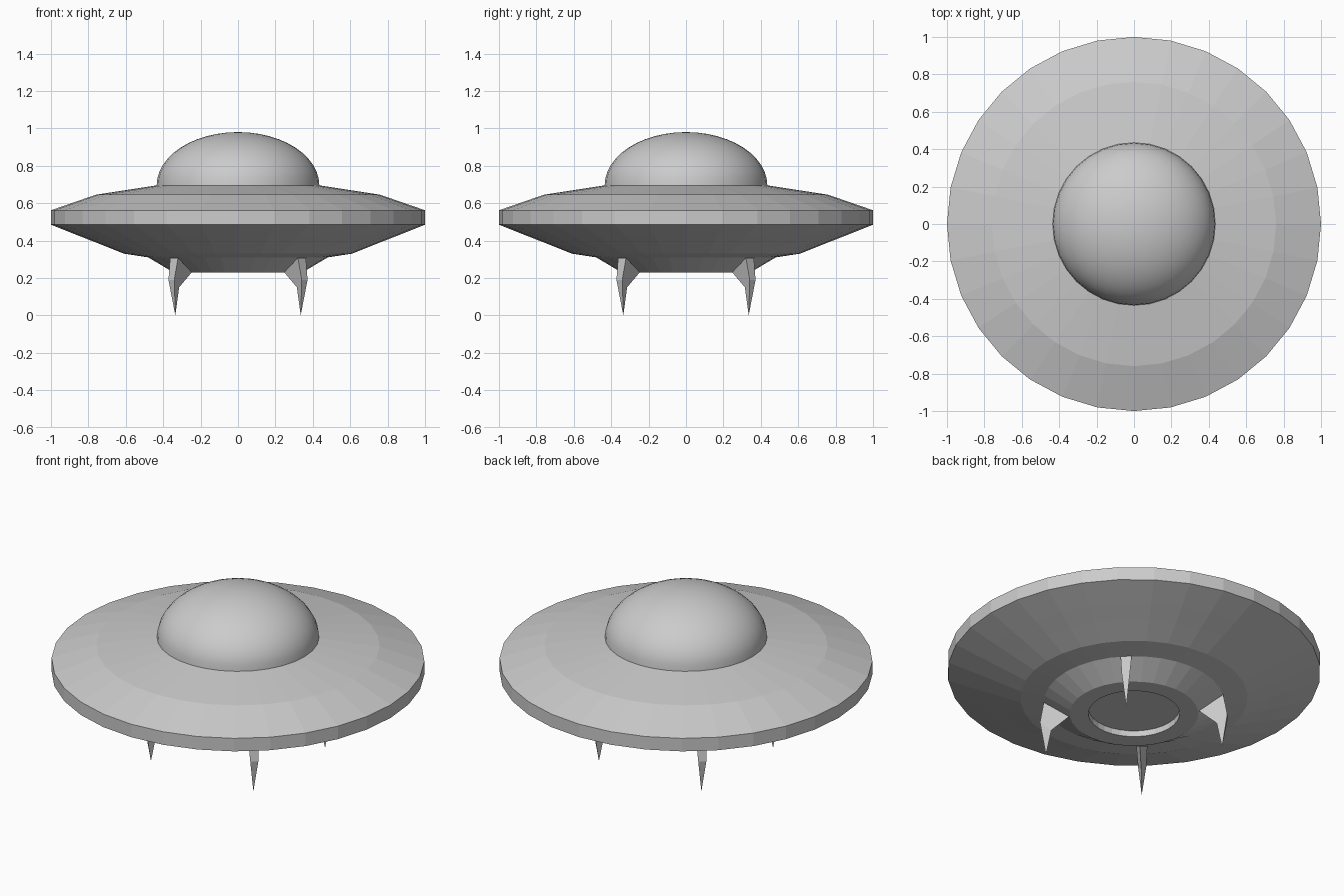
import bpy
import math

if "Cube" in bpy.data.objects:
    bpy.data.objects.remove(bpy.data.objects["Cube"])

SIDES = 32


def make_object(name, verts, faces, smooth=False):
    mesh = bpy.data.meshes.new(name)
    mesh.from_pydata(verts, [], faces)
    mesh.update()
    for p in mesh.polygons:
        p.use_smooth = smooth
    obj = bpy.data.objects.new(name, mesh)
    bpy.context.collection.objects.link(obj)
    return obj


def lathe(name, profile, smooth=False):
    """Turn (radius, z) points, listed top to bottom, around z; radius 0 makes a pole."""
    verts, rings, faces = [], [], []
    for r, z in profile:
        start = len(verts)
        count = 1 if r == 0 else SIDES
        for i in range(count):
            a = 2 * math.pi * i / SIDES
            verts.append((r * math.cos(a), r * math.sin(a), z))
        rings.append([start + i % count for i in range(SIDES)])
    for up, low in zip(rings, rings[1:]):
        for i in range(SIDES):
            j = (i + 1) % SIDES
            quad = [up[i], low[i], low[j], up[j]]
            faces.append(list(dict.fromkeys(quad)))
    return make_object(name, verts, faces, smooth)


# Faceted saucer hull, with stepped underside and a round recess in the belly
lathe("saucer_hull", [
    (0.435, 0.695), (0.76, 0.645), (1.0, 0.562), (1.0, 0.485),
    (0.85, 0.425), (0.74, 0.382), (0.61, 0.33), (0.48, 0.31),
    (0.345, 0.23), (0.245, 0.23), (0.245, 0.265), (0, 0.265)])

# Smooth dome: half an ellipsoid
steps = 12
dome = [(0.435 * math.sin(math.pi / 2 * k / steps),
         0.695 + 0.285 * math.cos(math.pi / 2 * k / steps)) for k in range(steps + 1)]
lathe("cockpit_dome", dome, smooth=True)

# Four fin legs on the diagonals: flat outer face, sharp inner ridge, pointed foot
leg_verts = [
    (0.483, -0.03, 0.308), (0.483, 0.03, 0.308),
    (0.504, -0.022, 0.19), (0.504, 0.022, 0.19),
    (0.474, 0, 0.0),
    (0.35, 0, 0.23), (0.445, 0, 0.15)]
leg_faces = [(0, 2, 3, 1), (2, 4, 3), (0, 5, 6, 2), (2, 6, 4),
             (1, 3, 6, 5), (3, 4, 6), (0, 1, 5)]
for n, name in enumerate(("back_right", "back_left", "front_left", "front_right")):
    leg = make_object(name + "_leg", leg_verts, leg_faces)
    leg.rotation_euler.z = math.radians(45 + 90 * n)
